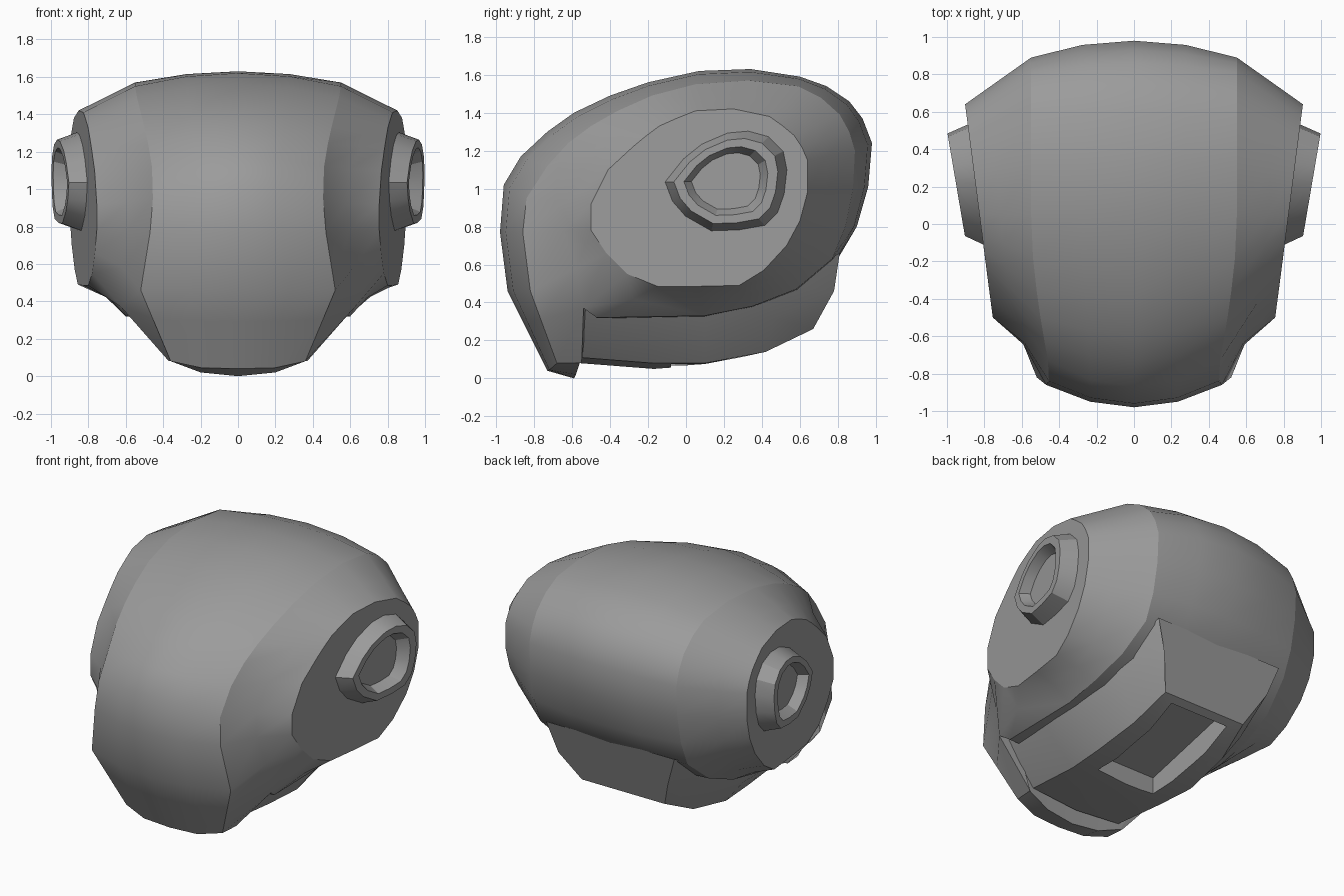
import bpy, bmesh, math
from mathutils import Vector

cube = bpy.data.objects.get("Cube")
if cube:
    bpy.data.objects.remove(cube, do_unlink=True)

grey = bpy.data.materials.new("helmet grey")
grey.use_nodes = True
grey.diffuse_color = (0.33, 0.33, 0.33, 1)
grey.node_tree.nodes["Principled BSDF"].inputs["Base Color"].default_value = (0.33, 0.33, 0.33, 1)


def loft(name, rings, angle=30, sharp_rings=()):
    """Skin closed rings of equal length, cap both ends, merge collapsed points."""
    bm = bmesh.new()
    rows = [[bm.verts.new(p) for p in ring] for ring in rings]
    n = len(rows[0])
    for a, b in zip(rows, rows[1:]):
        for i in range(n):
            j = (i + 1) % n
            bm.faces.new((a[i], a[j], b[j], b[i]))
    bm.faces.new(rows[0])
    bm.faces.new(rows[-1])
    for r in sharp_rings:
        for a, b in zip(rows[r], rows[r][1:] + rows[r][:1]):
            bm.edges.get((a, b)).smooth = False
    bmesh.ops.remove_doubles(bm, verts=bm.verts, dist=0.001)
    bmesh.ops.recalc_face_normals(bm, faces=bm.faces)
    mesh = bpy.data.meshes.new(name)
    bm.to_mesh(mesh)
    bm.free()
    obj = bpy.data.objects.new(name, mesh)
    bpy.context.collection.objects.link(obj)
    mesh.materials.append(grey)
    bpy.ops.object.select_all(action="DESELECT")
    obj.select_set(True)
    bpy.context.view_layer.objects.active = obj
    bpy.ops.object.shade_smooth_by_angle(angle=math.radians(angle), keep_sharp_edges=True)
    return obj


def flip(ring):
    return [Vector((-p.x, p.y, p.z)) for p in ring]


def symmetric(rings):
    """Rings run from the centre to the left; add the mirrored half."""
    return [flip(r) for r in reversed(rings[1:])] + rings


# Shell outlines in (y, z): up the face, over the top and back underneath
middle = [(-.94, .46), (-.98, .77), (-.96, 1.02), (-.87, 1.17), (-.73, 1.3), (-.59, 1.4),
          (-.4, 1.49), (-.2, 1.56), (.07, 1.62), (.34, 1.63), (.6, 1.59), (.74, 1.54),
          (.86, 1.46), (.93, 1.37), (.98, 1.24), (.96, 1.01), (.9, .8), (.8, .63),
          (.6, .46), (.35, .37), (.1, .31), (-.47, .31)]
crease = [(-.82, .46), (-.86, .77), (-.84, .95), (-.73, 1.12), (-.62, 1.24), (-.5, 1.33),
          (-.36, 1.41), (-.18, 1.49), (.05, 1.55), (.33, 1.57), (.59, 1.54), (.71, 1.48),
          (.81, 1.39), (.86, 1.3), (.89, 1.2), (.88, 1), (.84, .8), (.77, .63),
          (.58, .47), (.35, .38), (.1, .33), (-.47, .32)]
crease_x = [.52, .47, .455, .46, .48, .5, .52, .54] + [.55] * 10 + [.58, .6, .6, .6]
disc = [(-.42, .66), (-.5, .78), (-.5, .92), (-.41, 1.1), (-.28, 1.22), (-.22, 1.27),
        (-.14, 1.33), (-.05, 1.37), (.05, 1.41), (.25, 1.42), (.44, 1.38), (.51, 1.33),
        (.57, 1.28), (.61, 1.22), (.64, 1.15), (.64, .98), (.6, .83), (.53, .7),
        (.41, .57), (.28, .49), (.06, .485), (-.15, .485)]
C = [Vector((0, y, z)) for y, z in middle]
K = [Vector((x, y, z)) for x, (y, z) in zip(crease_x, crease)]
D = [Vector((.82 + .13 * y, y, z)) for y, z in disc]
H = [Vector((k.x / 2, *(c.lerp(k, .25)).yz)) for c, k in zip(C, K)]
M = [k.lerp(d, .6) for k, d in zip(K, D)]
for i, p in enumerate(M):
    p.x -= .05 if i < 4 else .03 if i > 17 else 0


def chin(wall_x, back, front, top):
    """Back wall, sill and front of the chin guard in one column."""
    back, front = Vector(back), Vector(front)
    return [Vector((wall_x, -.52, .37)), back, front, front.lerp(top, .6)]


# Chin guard columns continue the shell rings downward
cheek, tip, lobe = Vector((.625, -.54, .37)), Vector((.37, -.55, .08)), Vector((.78, -.31, .55))
shell_rings = [
    chin(0, (0, -.59, 0), (0, -.73, .04), C[0]) + C,
    chin(.25, (.2, -.58, .02), (.2, -.72, .045), H[0]) + H,
    chin(.5, (.36, -.56, .08), (.36, -.68, .08), K[0]) + K,
    [cheek, tip, tip, cheek] + M,
    [cheek] * 4 + M,
    [lobe] * 4 + D,
]
loft("shell", symmetric(shell_rings), 45, sharp_rings=(0, 3, 7, 10))

# Jaw below the shell: top, bulge, bottom edge and keel, from front to back
jaw_rings = []
for yt, xt, zt, yb, xb, zb, keel in [(-.56, .56, .37, -.555, .34, .11, .08),
                                     (-.2, .58, .38, -.17, .35, .08, .05),
                                     (.1, .58, .38, .1, .37, .08, .07),
                                     (.5, .55, .5, .42, .35, .14, .14),
                                     (.81, .48, .66, .67, .31, .26, .26)]:
    top, low = Vector((xt, yt, zt)), Vector((xb, yb, zb))
    side = [top, top.lerp(low, .5) + Vector((.015, .04 if yt > .7 else 0, 0)), low]
    jaw_rings.append(side + [Vector((0, yb, keel))] + flip(side)[::-1])
jaw = loft("jaw", jaw_rings, 25)

# Neck recess cut into the underside of the jaw
recess = [[Vector((x, y, z + .25 * y)) for x, y in ((-.22, -.08), (.22, -.08), (.22, .62), (-.22, .62))]
          for z in (-.2, .2)]
cutter = loft("neck_recess_cutter", recess)
cutter.hide_render = True
cut = jaw.modifiers.new("recess", "BOOLEAN")
cut.object = cutter
cut.operation = "DIFFERENCE"
cut.solver = "EXACT"
bpy.context.view_layer.objects.active = jaw
bpy.ops.object.modifier_apply(modifier=cut.name)
bpy.data.objects.remove(cutter, do_unlink=True)
jaw.select_set(True)
bpy.ops.object.shade_smooth_by_angle(angle=math.radians(25))

# Teardrop ear cups: base, rim, lip and sunken floor
cup = [(-.12, 1.035), (-.02, 1.16), (.08, 1.24), (.22, 1.3), (.33, 1.31), (.44, 1.28), (.52, 1.2),
       (.54, 1.1), (.525, .97), (.49, .87), (.42, .8), (.28, .775), (.13, .77), (-.01, .85), (-.08, .93)]
levels = [(1, .8, .13), (.83, .915, .17), (.67, .915, .17), (.55, .85, .16)]
for name, mirrored in (("left_ear_cup", False), ("right_ear_cup", True)):
    rings = []
    for scale, x0, slope in levels:
        ring = []
        for y, z in cup:
            y, z = .21 + (y - .21) * scale, 1.04 + (z - 1.04) * scale
            ring.append(Vector((x0 + slope * y, y, z)))
        rings.append(flip(ring) if mirrored else ring)
    loft(name, rings, 25)
